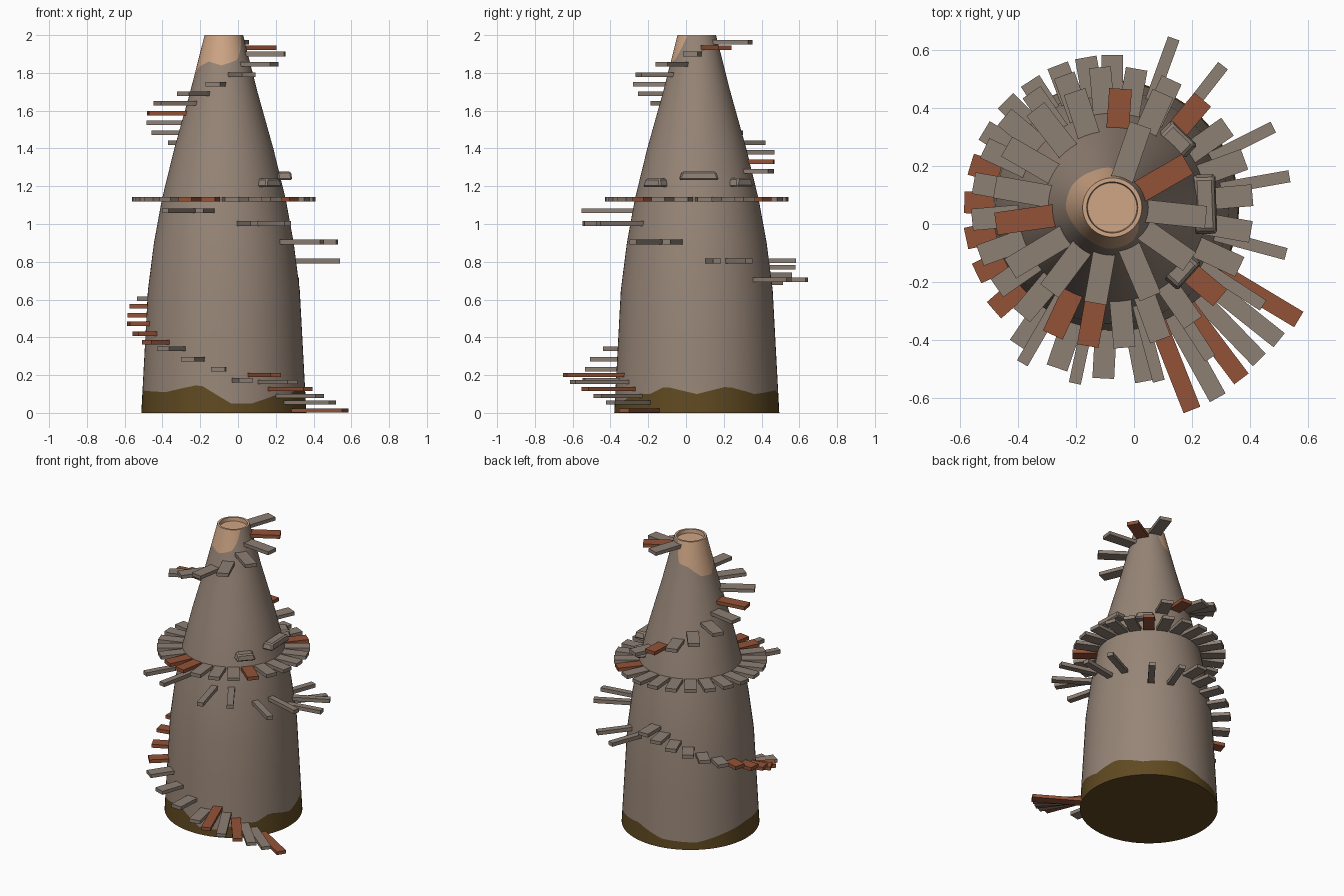
import bpy, bmesh, math
from mathutils import Matrix, Vector

if "Cube" in bpy.data.objects:
    bpy.data.objects.remove(bpy.data.objects["Cube"])

CX, CY = -0.075, 0.057   # tower axis


def mat(name, rgb):
    m = bpy.data.materials.new(name)
    m.diffuse_color = (*rgb, 1)
    m.use_nodes = True
    m.node_tree.nodes["Principled BSDF"].inputs["Base Color"].default_value = m.diffuse_color
    return m


STONE = mat("tower_taupe", (0.31, 0.235, 0.185))
PLANK = mat("weathered_wood", (0.27, 0.215, 0.175))
RUST = mat("rust_wood", (0.29, 0.085, 0.038))
MOSS = mat("olive_brown", (0.115, 0.067, 0.015))
PEACH = mat("bare_peach", (0.62, 0.38, 0.235))


def lerp(table, t):
    for (a, u), (b, v) in zip(table, table[1:]):
        if t <= b:
            return u + (v - u) * (t - a) / (b - a)
    return table[-1][1]


PROFILE = [(0, .437), (.65, .402), (.9, .37), (1.13, .328), (1.4, .262), (1.7, .178), (2, .102)]
# ragged colour borders: (angle in degrees, height)
MOSS_TOP = [(0, .10), (22, .14), (45, .10), (75, .12), (100, .06), (130, .05), (155, .09), (180, .12),
            (225, .11), (253, .15), (275, .05), (290, .05), (312, .1), (325, .1), (337, .14), (360, .1)]
PEACH_LOW = [(0, 1.995), (75, 1.995), (92, 1.86), (120, 1.84), (150, 1.78), (180, 1.77), (205, 1.83),
             (235, 1.86), (265, 1.84), (285, 1.855), (302, 1.87), (318, 1.93), (330, 1.995), (360, 1.995)]


def finish(bm, name, mats, smooth=False):
    bmesh.ops.recalc_face_normals(bm, faces=bm.faces)
    me = bpy.data.meshes.new(name)
    bm.to_mesh(me)
    bm.free()
    for m in mats:
        me.materials.append(m)
    ob = bpy.data.objects.new(name, me)
    bpy.context.collection.objects.link(ob)
    ob.location = (CX, CY, 0)
    if smooth:
        bpy.ops.object.select_all(action='DESELECT')
        ob.select_set(True)
        bpy.context.view_layer.objects.active = ob
        bpy.ops.object.shade_smooth_by_angle(angle=math.radians(35))
    return ob


# Tower body: lathe whose colour borders are wavy rings
def tower(n=72):
    bm = bmesh.new()
    heights = [0, MOSS_TOP, .35, .65, .9, 1.13, 1.4, 1.7, PEACH_LOW, 2]
    rings = []
    for h in heights:
        ring = []
        for i in range(n):
            deg = 360 * i / n
            z = lerp(h, deg) if isinstance(h, list) else h
            r, a = lerp(PROFILE, z), math.radians(deg)
            ring.append(bm.verts.new((r * math.cos(a), r * math.sin(a), z)))
        rings.append(ring)
    for r, z in ((.088, 2), (.085, 1.975)):      # rim and sunken top
        rings.append([bm.verts.new((r * math.cos(2 * math.pi * i / n),
                                    r * math.sin(2 * math.pi * i / n), z)) for i in range(n)])
    for k in range(len(rings) - 1):
        for i in range(n):
            j = (i + 1) % n
            f = bm.faces.new((rings[k][i], rings[k][j], rings[k + 1][j], rings[k + 1][i]))
            f.material_index = 1 if k == 0 else 2 if k >= 8 else 0
    bm.faces.new(rings[0]).material_index = 1
    bm.faces.new(rings[-1]).material_index = 2
    finish(bm, "tower_body", [STONE, MOSS, PEACH], True)


# Radial boards: items are (angle, height, outer radius, is_rust)
def boards(name, items, width, thick=.024):
    bm = bmesh.new()
    for deg, z, r1, rust in items:
        r0 = lerp(PROFILE, z) - .03
        m = (Matrix.Rotation(math.radians(deg), 4, 'Z')
             @ Matrix.Translation(((r0 + r1) / 2, 0, z))
             @ Matrix.Diagonal((r1 - r0, width, thick, 1)))
        made = bmesh.ops.create_cube(bm, size=1, matrix=m)
        for f in {f for v in made["verts"] for f in v.link_faces}:
            f.material_index = rust
    finish(bm, name, [PLANK, RUST])


tower()

# Long boards fanning out at the foot
boards("foot_steps", [(-31, .013, .75, 1), (-38.5, .055, .735, 0), (-46, .09, .73, 0),
                      (-53, .127, .74, 1), (-61, .163, .75, 0), (-68.5, .2, .75, 1)], .062, .022)

# Lower spiral stair, front then left then back
boards("lower_stair", [(281, .172, .61, 0), (267, .23, .59, 0), (251, .285, .585, 0), (236, .34, .575, 0),
                       (221, .375, .54, 1), (206, .42, .52, 1), (192, .472, .515, 1), (178, .517, .51, 1),
                       (163, .565, .51, 1), (149, .605, .515, 0), (135, .65, .52, 0), (123, .69, .52, 0),
                       (111, .73, .525, 0), (100, .77, .525, 0), (90, .805, .525, 0)], .075)

# Thin poles in pairs, rising from the back to the front
poles = []
for z, pair in ((.705, (70, 52)), (.805, (26.5, 10)), (.905, (-15, -33)), (1.003, (-57, -75)), (1.07, (-102, -120))):
    poles += [(a, z, .62, 0) for a in pair]
boards("support_poles", poles, .042, .026)

# Balcony ring
boards("balcony_ring", [(5 + 15 * i, 1.132, .485, int(5 + 15 * i in (50, 165, 245, 260, 320)))
                        for i in range(24)], .075)

# Upper spiral stair to the top
boards("upper_stair", [(66, 1.28, .43, 0), (86, 1.33, .41, 1), (108, 1.38, .42, 0), (128, 1.43, .43, 0),
                       (150, 1.483, .42, 0), (170, 1.535, .41, 0), (188, 1.587, .405, 1), (211, 1.64, .41, 0),
                       (233, 1.69, .36, 0), (260, 1.74, .335, 0), (293, 1.79, .335, 0), (325, 1.845, .325, 0),
                       (354, 1.9, .325, 0), (30, 1.932, .3, 1), (71, 1.963, .3, 0)], .078)


# Small hoods on the wall above the balcony, wider at the bottom
def hoods():
    bm = bmesh.new()
    for deg, z, w in ((-42, 1.218, .13), (2, 1.255, .21), (46, 1.22, .13)):
        m = Matrix.Rotation(math.radians(deg), 4, 'Z') @ Matrix.Translation((.32, 0, z))
        made = bmesh.ops.create_cube(bm, size=1)
        for v in made["verts"]:
            top = v.co.z > 0
            v.co = m @ Vector((v.co.x * (.065 if top else .08), v.co.y * (w - .03 if top else w), v.co.z * .045))
    bmesh.ops.bevel(bm, geom=bm.edges[:], offset=.008, segments=1, affect='EDGES')
    finish(bm, "window_hoods", [PLANK])


hoods()
